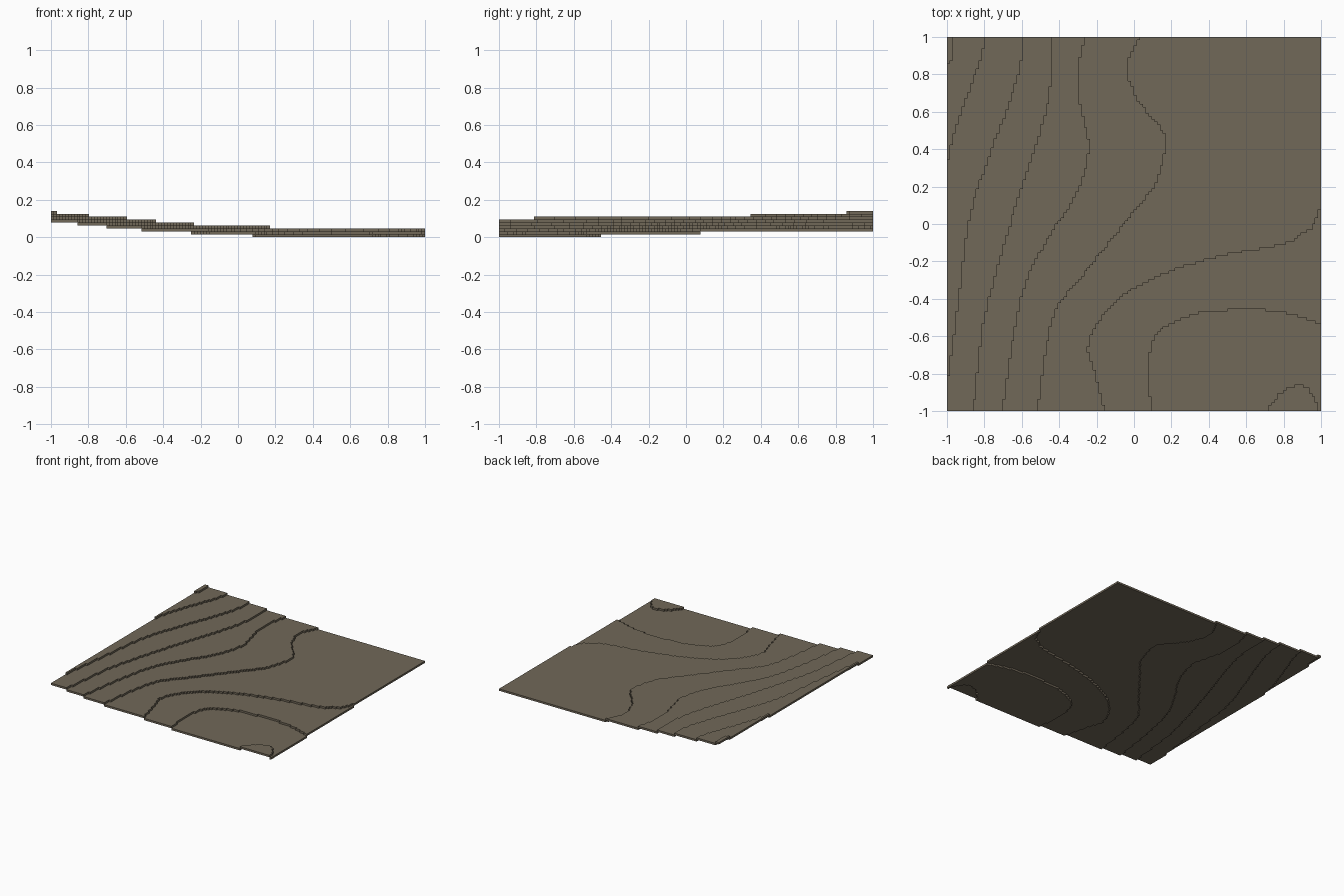
import bpy
import bmesh
from mathutils import Vector

CELLS = 128
STEP = 2 / CELLS

cube = bpy.data.objects.get("Cube")
if cube:
    bpy.data.objects.remove(cube)

earth = bpy.data.materials.new("earth_brown")
earth.use_nodes = True
earth_color = (0.165, 0.138, 0.098, 1)
earth.diffuse_color = earth_color
earth.node_tree.nodes["Principled BSDF"].inputs["Base Color"].default_value = earth_color

# Contour lines of the slope: the ground is one step higher on the left of each
summit = [(-.97, 1.1), (-.97, .9), (-1.03, .82)]
upper_slope = [(-.79, 1.1), (-.81, .91), (-.89, .69), (-.96, .48), (-1, .31), (-1.05, .1)]
high_slope = [(-.6, 1.1), (-.6, .88), (-.67, .64), (-.77, .37), (-.88, .03),
              (-.93, -.35), (-.98, -.73), (-1.02, -1)]
middle_slope = [(-.44, 1.1), (-.44, .77), (-.5, .5), (-.6, .19), (-.7, -.13),
                (-.8, -.51), (-.83, -.75), (-.87, -1.1)]
low_slope = [(-.23, 1.1), (-.29, .88), (-.3, .69), (-.24, .41), (-.31, .16), (-.46, -.08),
             (-.58, -.32), (-.65, -.64), (-.72, -1.1)]
foot_slope = [(.09, 1.1), (-.03, .86), (.02, .67), (.14, .52), (.17, .42), (.11, .21),
              (-.03, .03), (-.26, -.26), (-.41, -.45), (-.47, -.67), (-.53, -1.1)]
valley_rim = [(-.13, -1.1), (-.21, -.79), (-.24, -.64), (-.13, -.45), (.08, -.3),
              (.43, -.18), (.78, -.11), (.9, -.05), (1, .11), (1.2, 1.1)]
hollow_rim = [(.1, -1.1), (.08, -.78), (.12, -.59), (.27, -.5), (.43, -.465), (.75, -.465),
              (1, -.53), (1.1, -.53), (1.2, 1.1)]
knoll = [(.65, -1.1), (.75, -.94), (.83, -.875), (.92, -.875), (.98, -.97), (1, -1.1)]
CONTOURS = [summit, upper_slope, high_slope, middle_slope, low_slope,
            foot_slope, valley_rim, hollow_rim, knoll]


def smooth_line(points, cuts=12):
    """Catmull-Rom curve through the points."""
    p = [Vector(q) for q in points]
    p = [2 * p[0] - p[1]] + p + [2 * p[-1] - p[-2]]
    line = []
    for a, b, c, d in zip(p, p[1:], p[2:], p[3:]):
        for i in range(cuts):
            t = i / cuts
            line.append(b + (c - a) * t / 2
                        + (2 * a - 5 * b + 4 * c - d) * t * t / 2
                        + (3 * b - a - 3 * c + d) * t ** 3 / 2)
    return line + [p[-2]]


def crossings(line, y):
    """Where a contour crosses one row of cells."""
    return [a.x + (b.x - a.x) * (y - a.y) / (b.y - a.y)
            for a, b in zip(line, line[1:]) if (a.y > y) != (b.y > y)]


# Sort the cells into terraces
terraces = {}
lines = [smooth_line(c) for c in CONTOURS]
for row in range(CELLS):
    cuts = [crossings(line, -1 + (row + .5) * STEP) for line in lines]
    for col in range(CELLS):
        x = -1 + (col + .5) * STEP
        level = 1 + sum(sum(c > x for c in cut) % 2 for cut in cuts)
        terraces.setdefault(level, []).append((col, row))


def build_terrace(level, cells):
    """One flat slab of square cells, one step thick."""
    bm = bmesh.new()
    corners = {}

    def corner(col, row):
        if (col, row) not in corners:
            corners[col, row] = bm.verts.new((col * STEP - 1, row * STEP - 1, level * STEP))
        return corners[col, row]

    for c, r in cells:
        bm.faces.new([corner(c, r), corner(c + 1, r), corner(c + 1, r + 1), corner(c, r + 1)])
    bmesh.ops.dissolve_limit(bm, angle_limit=.01, verts=bm.verts, edges=bm.edges)
    bm.normal_update()
    mesh = bpy.data.meshes.new(f"terrace_{level}")
    bm.to_mesh(mesh)
    bm.free()
    mesh.materials.append(earth)
    slab = bpy.data.objects.new(f"terrace_{level}", mesh)
    bpy.context.collection.objects.link(slab)
    thickness = slab.modifiers.new("thickness", 'SOLIDIFY')
    thickness.thickness = STEP
    thickness.offset = -1


for level, cells in sorted(terraces.items()):
    build_terrace(level, cells)
